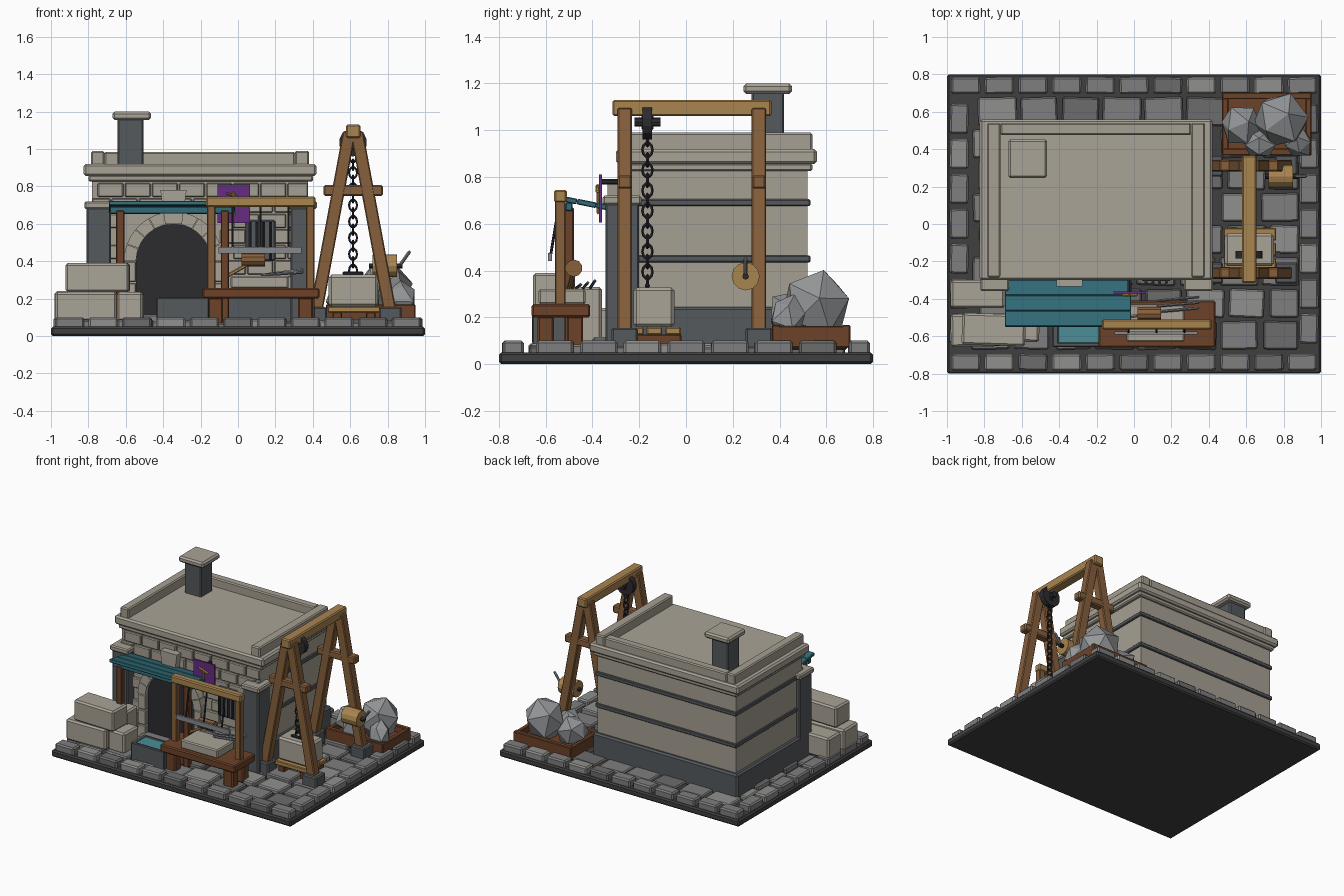
import bpy, bmesh, math, random
from mathutils import Vector, Matrix, Euler

if "Cube" in bpy.data.objects:
    bpy.data.objects.remove(bpy.data.objects["Cube"])
random.seed(4)
COL = dict(stone=(.38, .35, .29), roof=(.40, .37, .31), dark=(.09, .10, .11), base=(.05, .05, .052), g0=(.15, .15, .155),
           g1=(.21, .21, .215), g2=(.28, .28, .27), rock=(.30, .31, .32), wood=(.24, .115, .045), brown=(.15, .055, .022),
           gold=(.40, .235, .08), teal=(.03, .15, .19), water=(.07, .27, .31), purple=(.13, .025, .22),
           iron=(.025, .025, .03), steel=(.24, .25, .27), brass=(.55, .35, .05))
MAT = {}
for k, c in COL.items():
    MAT[k] = bpy.data.materials.new(k)
    MAT[k].diffuse_color = (*c, 1)


def finish(bm, name, mat):
    bmesh.ops.recalc_face_normals(bm, faces=bm.faces)
    me = bpy.data.meshes.new(name)
    bm.to_mesh(me)
    bm.free()
    me.materials.append(MAT[mat])
    ob = bpy.data.objects.new(name, me)
    bpy.context.collection.objects.link(ob)
    return ob


def cuboid(name, mat, size, matrix, bev=.008):
    bm = bmesh.new()
    bmesh.ops.create_cube(bm, size=1, matrix=Matrix.Diagonal((*size, 1)))
    if bev:
        bmesh.ops.bevel(bm, geom=bm.edges[:], offset=bev, segments=1, affect='EDGES')
    bm.transform(matrix)
    return finish(bm, name, mat)


def box(name, mat, x, y, z, bev=.008, rot=(0, 0, 0)):
    mid = Vector(((x[0] + x[1]) / 2, (y[0] + y[1]) / 2, (z[0] + z[1]) / 2))
    m = Matrix.Translation(mid) @ Euler(rot).to_matrix().to_4x4()
    return cuboid(name, mat, (x[1] - x[0], y[1] - y[0], z[1] - z[0]), m, bev)


def aim(a, b):
    a, b = Vector(a), Vector(b)
    return Matrix.Translation((a + b) / 2) @ (b - a).to_track_quat('Z', 'Y').to_matrix().to_4x4(), (b - a).length


def beam(name, mat, a, b, w, d):
    m, n = aim(a, b)
    return cuboid(name, mat, (w, d, n), m, .006)


def rod(name, mat, a, b, r, sides=8):
    m, n = aim(a, b)
    bm = bmesh.new()
    bmesh.ops.create_cone(bm, cap_ends=True, segments=sides, radius1=r, radius2=r, depth=n, matrix=m)
    return finish(bm, name, mat)


def prism(name, mat, pts, y0, y1):
    # outline in x,z extruded along y
    bm = bmesh.new()
    f = bm.faces.new([bm.verts.new((x, y0, z)) for x, z in pts])
    ext = bmesh.ops.extrude_face_region(bm, geom=[f])['geom']
    bmesh.ops.translate(bm, vec=(0, y1 - y0, 0), verts=[v for v in ext if isinstance(v, bmesh.types.BMVert)])
    return finish(bm, name, mat)


# base slab and paving
box("base_slab", "base", (-1, 1), (-.8, .8), (0, .05), .01)
shade = lambda: random.choice(("g0", "g1", "g1", "g2"))
for s in (-1, 1):
    for i in range(11):
        c = -.9 + i * .18
        box("edge_stone", shade(), (c - .078, c + .078), (s * .74 - .045, s * .74 + .045),
            (.04, .1), .01, (0, 0, random.uniform(-.03, .03)))
    for i in range(7):
        c = -.56 + i * .187
        box("side_edge_stone", shade(), (s * .935 - .05, s * .935 + .05), (c - .08, c + .08),
            (.04, .1), .01, (0, 0, random.uniform(-.03, .03)))
for j in range(8):
    for i in range(8):
        x = -.77 + i * .222 + (j % 2) * .04
        y = -.595 + j * .171
        if -.72 < x < .36 and -.25 < y < .5:
            continue
        w = random.uniform(.09, .105)
        box("paving_stone", shade(), (x - w, min(x + w, .88)), (y - .075, y + .075),
            (.04, random.uniform(.07, .09)), .008, (0, 0, random.uniform(-.05, .05)))

# building shell
box("walls", "stone", (-.78, .375), (-.265, .52), (.05, .86), 0)
box("plinth", "dark", (-.81, .4), (-.285, .545), (.05, .245), .012)
for z in (.45, .69):
    box("wall_band", "dark", (-.79, .387), (-.255, .532), (z - .015, z + .015), .005)
box("lower_cornice", "stone", (-.80, .40), (-.285, .54), (.825, .86))
box("cornice", "roof", (-.825, .42), (-.30, .56), (.855, .92), .012)
box("left_parapet", "stone", (-.785, -.715), (-.285, .54), (.91, .99))
box("right_parapet", "stone", (.305, .38), (-.285, .54), (.91, .99))
box("back_parapet", "stone", (-.715, .305), (.475, .54), (.91, .985))
box("chimney", "dark", (-.645, -.505), (.28, .42), (.91, 1.165))
box("chimney_cap", "roof", (-.672, -.465), (.245, .453), (1.155, 1.2), .012)
for x in (-.745, .345):
    box("pilaster", "dark", (x - .065, x + .065), (-.345, -.2), (.05, .69))
    box("pilaster_cap", "stone", (x - .077, x + .077), (-.357, -.19), (.68, .72))

# front wall blocks
for j in range(7):
    z = .245 + j * .083
    for i in range(9):
        x = -.75 + i * .145 - (j % 2) * .07
        a, b = max(x, -.78), min(x + .137, .375)
        if b - a < .03 or (z < .62 and a < -.1 and b > -.6):
            continue
        box("wall_block", "stone", (a, b), (-.285, -.25), (z, z + .076), .006)

# arched doorway
cx, cz = -.345, .4
arc = [(cx + .2 * math.cos(t * math.pi / 12), cz + .2 * math.sin(t * math.pi / 12)) for t in range(13)]
prism("doorway", "iron", [(cx + .2, .06)] + arc + [(cx - .2, .06)], -.295, -.26)
for i in range(9):
    t = [math.pi * (i + k) / 9 for k in (0.02, .5, .98)]
    p = [(cx + r * math.cos(a), cz + r * math.sin(a)) for r, ts in ((.2, t), (.265, t[::-1])) for a in ts]
    prism("arch_stone", "roof", p, -.325, -.26)
for s in (-1, 1):
    for k in range(3):
        box("jamb_stone", "roof", sorted((cx + s * .2, cx + s * .265)), (-.325, -.26), (.06 + k * .114, .17 + k * .114), .005)
prism("keystone", "roof", [(cx - .045, .6), (cx + .045, .6), (cx + .07, .78), (cx - .07, .78)], -.335, -.26)
box("door_step", "g1", (-.57, -.12), (-.4, -.28), (.05, .115))

# barred window
box("window_frame", "dark", (.04, .2), (-.305, -.27), (.40, .62))
for i in range(4):
    x = .065 + i * .036
    rod("window_bar", "iron", (x, -.312, .41), (x, -.312, .61), .009, 6)

# plank awning with posts, rising outward
for i in range(3):
    y = -.51 + i * .083
    z = .703 - i * .016
    box("awning_plank", "teal", (-.69, -.015), (y - .04, y + .044), (z - .012, z + .012), .004, (-.2, 0, 0))
box("awning_rail", "teal", (-.685, -.02), (-.515, -.485), (.655, .69), .004)
for x in (-.63, -.07):
    box("awning_post", "brown", (x - .022, x + .022), (-.52, -.48), (.06, .67), .005)

# banner with crossed tools
box("banner", "purple", (-.11, .063), (-.372, -.36), (.605, .81), 0)
rod("banner_bracket", "iron", (-.025, -.29, .78), (-.025, -.365, .78), .012, 6)
beam("banner_handle", "brass", (-.025, -.377, .64), (-.025, -.377, .77), .016, .01)
beam("banner_tool_head", "brass", (-.065, -.378, .765), (.02, -.378, .735), .02, .01)

# workbench with saw gantry
box("bench_top", "brown", (-.19, .435), (-.66, -.41), (.2, .257))
for x in (-.12, .36):
    for y in (-.60, -.475):
        box("bench_leg", "brown", (x - .04, x + .04), (y - .035, y + .035), (.06, .205))
for x in (-.143, .387):
    box("gantry_post", "wood", (x - .023, x + .023), (-.56, -.515), (.25, .70), .005)
box("gantry_beam", "gold", (-.17, .415), (-.565, -.51), (.69, .745))
box("saw_blade", "steel", (-.105, .34), (-.59, -.574), (.44, .475), 0)
for x in (-.03, .12, .27):
    rod("saw_hanger", "iron", (x, -.58, .46), (x, -.54, .70), .006, 6)
box("worked_slab", "roof", (-.04, .27), (-.63, -.43), (.255, .32))
rod("mallet_head", "wood", (.02, -.48, .41), (.145, -.48, .41), .037, 10)
rod("mallet_handle", "gold", (.08, -.48, .40), (-.05, -.50, .325), .01, 6)
for i in range(3):
    beam("chisel", "steel", (.12, -.47 + i * .03, .325), (.35, -.45 + i * .03, .34 + i * .008), .014, .014)

# water trough
box("trough_floor", "dark", (-.43, -.16), (-.655, -.5), (.05, .1))
for x in (-.42, -.17):
    box("trough_end", "dark", (x - .015, x + .015), (-.655, -.5), (.06, .205), .005)
for y in (-.645, -.51):
    box("trough_side", "dark", (-.435, -.155), (y - .012, y + .012), (.06, .205), .005)
box("trough_water", "water", (-.42, -.17), (-.645, -.51), (.09, .2), 0)

# cut stone pile
for x, y, z, r in (((-.98, -.65), (-.655, -.48), (.08, .235), .02), ((-.645, -.505), (-.63, -.46), (.08, .235), -.04),
                   ((-.92, -.58), (-.65, -.48), (.235, .39), -.03), ((-.98, -.69), (-.45, -.3), (.08, .24), 0),
                   ((-.67, -.58), (-.5, -.36), (.08, .33), 0)):
    box("cut_stone", "roof", x, y, z, .012, (0, 0, r))

# hoist frames
for y in (-.262, .312):
    for s in (-1, 1):
        foot = .615 + s * .2
        beam("hoist_leg", "wood", (foot, y, .12), (.615 + s * .02, y, 1.09), .062, .068)
        box("footing", "dark", (foot - .06, foot + .06), (y - .057, y + .057), (.05, .155))
    box("hoist_tie", "wood", (.457, .775), (y - .03, y + .03), (.75, .807))
box("hoist_ridge", "gold", (.577, .654), (-.315, .365), (1.06, 1.13))

# pulley, chain and hook
rod("pulley", "iron", (.615, -.185, 1.035), (.615, -.145, 1.035), .075, 14)
rod("pulley_axle", "iron", (.615, -.22, 1.035), (.615, -.11, 1.035), .02)
beam("pulley_strap", "iron", (.615, -.165, 1.0), (.615, -.165, 1.1), .03, .05)
for i in range(15):
    bpy.ops.mesh.primitive_torus_add(major_segments=10, minor_segments=5, major_radius=.021, minor_radius=.006,
                                     location=(.615, -.165, .96 - i * .0435), rotation=(math.pi / 2, 0, (i % 2) * math.pi / 2))
    link = bpy.context.object
    link.name = "chain_link"
    link.scale = (1, 1.35, 1)
    link.data.materials.append(MAT["iron"])
beam("lifting_bar", "iron", (.56, -.165, .335), (.67, -.165, .335), .02, .02)

# hoisted block on pallet
box("hoisted_block", "roof", (.485, .748), (-.225, -.05), (.158, .328), .014)
for i in range(3):
    y = -.215 + i * .08
    box("pallet_board", "gold", (.48, .76), (y - .033, y + .033), (.125, .158), .005)
for x in (.53, .71):
    box("pallet_runner", "brown", (x - .025, x + .025), (-.245, -.02), (.07, .127), .005)

# winch
rod("winch_drum", "gold", (.72, .255, .375), (.85, .255, .375), .06, 12)
rod("winch_axle", "iron", (.70, .255, .375), (.88, .255, .375), .014)
beam("winch_crank", "steel", (.86, .255, .37), (.92, .255, .455), .018, .018)

# boulder tray
box("tray_floor", "brown", (.48, .94), (.38, .69), (.06, .12))
for y in (.385, .685):
    box("tray_side", "brown", (.47, .95), (y - .018, y + .018), (.07, .168), .005)
for x in (.487, .933):
    box("tray_end", "brown", (x - .017, x + .017), (.375, .695), (.07, .163), .005)
for c, r in (((.785, .555, .255), (.155, .145, .155)), ((.575, .53, .2), (.12, .115, .115)), ((.875, .435, .2), (.085, .085, .1)),
             ((.67, .43, .2), (.10, .08, .11))):
    bm = bmesh.new()
    bmesh.ops.create_icosphere(bm, subdivisions=1, radius=1)
    for v in bm.verts:
        v.co *= random.uniform(.88, 1.1)
    bm.transform(Matrix.Translation(c) @ Matrix.Diagonal((*r, 1)) @ Euler((.2, .3, random.random() * 3)).to_matrix().to_4x4())
    bmesh.ops.subdivide_edges(bm, edges=bm.edges[:6], cuts=1)
    bmesh.ops.triangulate(bm, faces=bm.faces[:])
    finish(bm, "boulder", "rock")

for m in bpy.data.materials:
    if m.users and not m.is_grease_pencil:
        m.use_nodes = True
        m.node_tree.nodes["Principled BSDF"].inputs["Base Color"].default_value = m.diffuse_color
